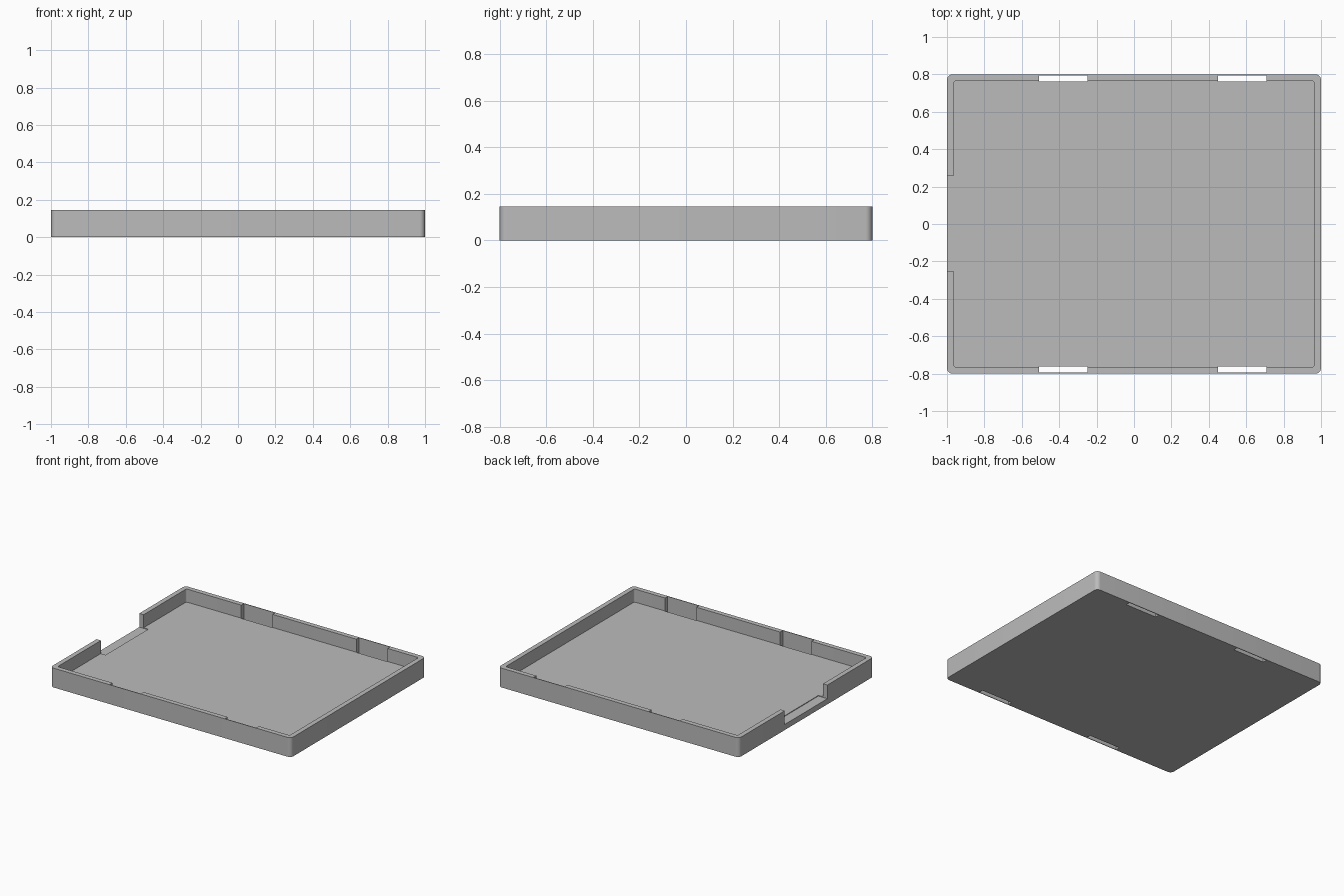
import bpy, bmesh
from math import sin, cos, pi

if "Cube" in bpy.data.objects:
    bpy.data.objects.remove(bpy.data.objects["Cube"])

HX, HY, HEIGHT = 1.0, 0.8, 0.145
WALL = 0.036
FLOOR = 0.047
SILL = 0.042

grey = bpy.data.materials.new("plain grey")
grey.use_nodes = True
grey.diffuse_color = (0.5, 0.5, 0.5, 1)
grey.node_tree.nodes["Principled BSDF"].inputs["Base Color"].default_value = (0.5, 0.5, 0.5, 1)


def rounded_block(name, x0, x1, y0, y1, z0, z1, radius=0.0, steps=8):
    """Upright block with rounded vertical corners."""
    bm = bmesh.new()
    corners = [(x1, y1, -1, -1), (x0, y1, 1, -1), (x0, y0, 1, 1), (x1, y0, -1, 1)]
    ring = []
    for i, (x, y, sx, sy) in enumerate(corners):
        for s in range(steps + 1 if radius else 1):
            a = (i + s / steps) * pi / 2
            ring.append(bm.verts.new((x + radius * (sx + cos(a)) if radius else x,
                                      y + radius * (sy + sin(a)) if radius else y, z0)))
    base = bm.faces.new(ring)
    top = bmesh.ops.extrude_face_region(bm, geom=[base])
    bmesh.ops.translate(bm, vec=(0, 0, z1 - z0),
                        verts=[v for v in top["geom"] if isinstance(v, bmesh.types.BMVert)])
    bmesh.ops.recalc_face_normals(bm, faces=bm.faces)
    mesh = bpy.data.meshes.new(name)
    bm.to_mesh(mesh)
    bm.free()
    obj = bpy.data.objects.new(name, mesh)
    bpy.context.collection.objects.link(obj)
    mesh.materials.append(grey)
    return obj


def carve(target, cutter):
    """Subtract the cutter from the target, then discard it."""
    bpy.context.view_layer.objects.active = target
    mod = target.modifiers.new("carve", 'BOOLEAN')
    mod.operation = 'DIFFERENCE'
    mod.solver = 'EXACT'
    mod.object = cutter
    bpy.ops.object.modifier_apply(modifier=mod.name)
    bpy.data.objects.remove(cutter)


# Tray body and its hollow
tray = rounded_block("tray", -HX, HX, -HY, HY, 0, HEIGHT, 0.03)
ix, iy = HX - WALL, HY - WALL
carve(tray, rounded_block("hollow", -ix, ix, -iy, iy, FLOOR, 0.3, 0.012))

# Opening in the end wall, with a slightly sunken sill
carve(tray, rounded_block("opening", -1.1, -0.925, -0.25, 0.257, SILL, 0.3))

# Clip slots through both long walls, leaving a thin outer skin
for side in (-1, 1):
    for x0 in (-0.508, 0.449):
        y0, y1 = sorted((side * (iy - 0.002), side * (HY - 0.005)))
        carve(tray, rounded_block("slot", x0, x0 + 0.26, y0, y1, -0.1, 0.3))

# Smooth corners, sharp edges
bpy.ops.object.select_all(action='DESELECT')
tray.select_set(True)
bpy.context.view_layer.objects.active = tray
bpy.ops.object.shade_smooth_by_angle(angle=pi / 6)
